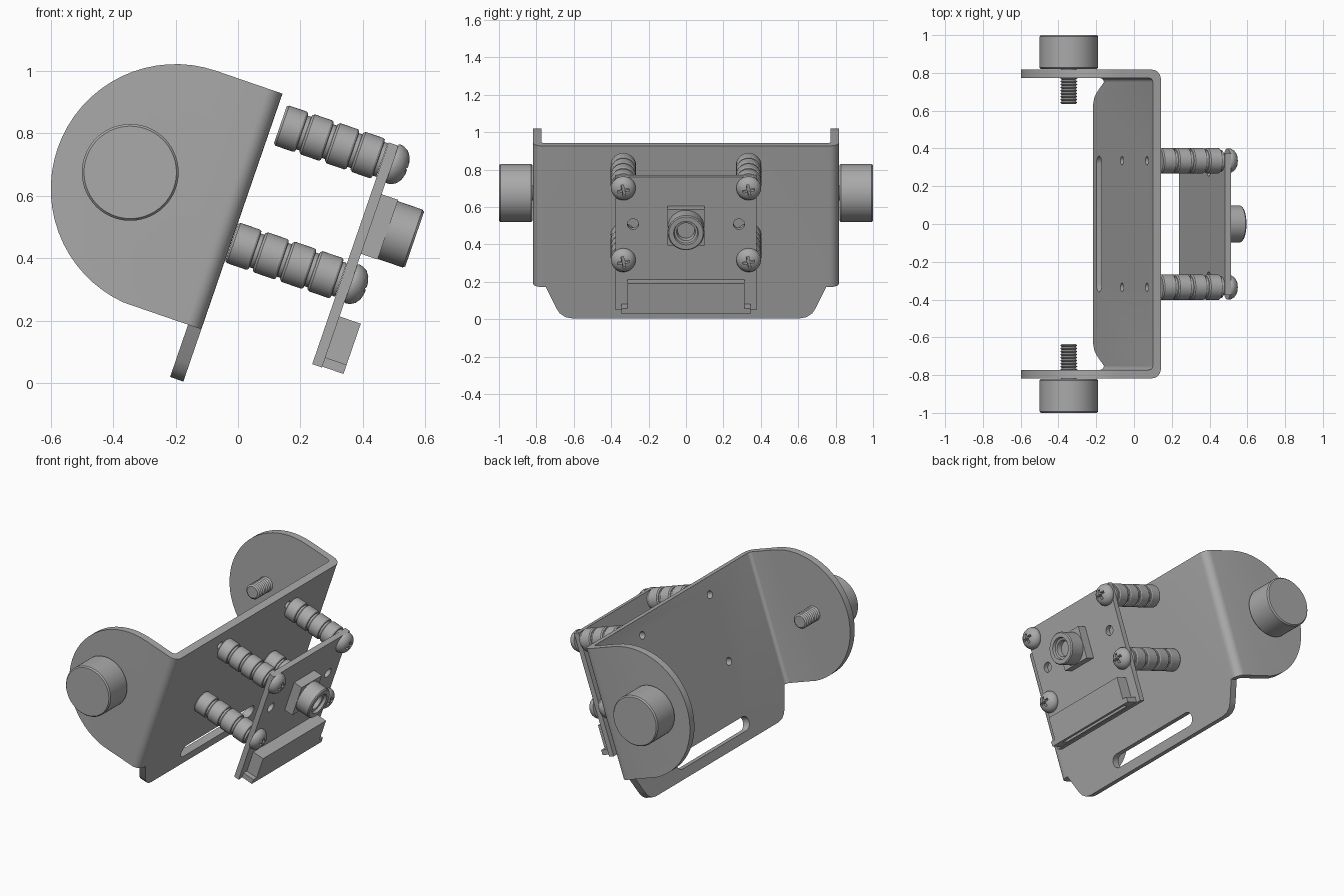
import bpy, bmesh
from math import sin, cos, pi, radians
from mathutils import Matrix, Vector

if "Cube" in bpy.data.objects:
    bpy.data.objects.remove(bpy.data.objects["Cube"])

grey = bpy.data.materials.new("plain grey")
grey.use_nodes = True
grey.diffuse_color = (0.4, 0.4, 0.4, 1)
grey.node_tree.nodes["Principled BSDF"].inputs["Base Color"].default_value = (0.4, 0.4, 0.4, 1)

# Everything is laid out upright, then leaned about y
LEAN = Matrix.Translation((-0.175, 0, 0.005)) @ Matrix.Rotation(radians(19), 4, 'Y')


def finish(name, bm):
    bmesh.ops.recalc_face_normals(bm, faces=bm.faces)
    bm.transform(LEAN)
    mesh = bpy.data.meshes.new(name)
    bm.to_mesh(mesh)
    bm.free()
    mesh.materials.append(grey)
    obj = bpy.data.objects.new(name, mesh)
    bpy.context.collection.objects.link(obj)
    return obj


def prism(name, outlines, axis, lo, hi):
    """Extrude closed 2D outlines along an axis."""
    place = {'x': lambda a, b, t: (t, a, b),
             'y': lambda a, b, t: (a, t, b),
             'z': lambda a, b, t: (a, b, t)}[axis]
    bm = bmesh.new()
    for pts in outlines:
        ends = [[bm.verts.new(place(a, b, t)) for a, b in pts] for t in (lo, hi)]
        for ring in ends:
            bm.faces.new(ring)
        for i in range(len(pts)):
            j = (i + 1) % len(pts)
            bm.faces.new((ends[0][i], ends[0][j], ends[1][j], ends[1][i]))
    return finish(name, bm)


def lathe(name, profile, origin, axis, sides=40):
    """Turn (radius, distance) points around an axis, closing both ends."""
    turn = Vector((0, 0, 1)).rotation_difference(Vector(axis)).to_matrix().to_4x4()
    bm = bmesh.new()
    rings = [[bm.verts.new((r * cos(2 * pi * i / sides), r * sin(2 * pi * i / sides), t))
              for i in range(sides)] for r, t in profile]
    bm.faces.new(rings[0])
    bm.faces.new(rings[-1])
    for low, high in zip(rings, rings[1:]):
        for i in range(sides):
            j = (i + 1) % sides
            bm.faces.new((low[i], low[j], high[j], high[i]))
    bm.transform(Matrix.Translation(origin) @ turn)
    return finish(name, bm)


def arc(cx, cy, r, start, end, steps):
    angles = [radians(start + (end - start) * i / steps) for i in range(steps + 1)]
    return [(cx + r * cos(a), cy + r * sin(a)) for a in angles]


def circle(cx, cy, r):
    return arc(cx, cy, r, 0, 345, 23)


def rect(a0, a1, b0, b1):
    return [(a0, b0), (a1, b0), (a1, b1), (a0, b1)]


def mirrored(half, flip):
    """Close a half outline with its mirror image."""
    return half + [flip(p) for p in reversed(half)]


def combine(obj, cutter, operation='DIFFERENCE'):
    mod = obj.modifiers.new("cut", 'BOOLEAN')
    mod.operation, mod.solver, mod.object = operation, 'EXACT', cutter
    bpy.context.view_layer.objects.active = obj
    bpy.ops.object.modifier_apply(modifier=mod.name)
    bpy.data.objects.remove(cutter)


ROWS, SIDE = (0.472, 0.878), 0.335       # fastener heights and half spacing
BACK, FACE = 0.372, 0.405                # circuit board thickness range

# Bent bracket: channel section trimmed by its side and face outlines
outer = [(-0.75, 0.817)] + arc(-0.05, 0.767, 0.05, 90, 0, 6)
inner = [(-0.75, 0.772)] + arc(-0.065, 0.752, 0.02, 90, 0, 4)
half = list(reversed(inner)) + outer
bracket = prism("bracket", [mirrored(half, lambda p: (p[0], -p[1]))], 'z', -0.05, 1.1)

side_outline = ([(0.1, -0.1), (0.1, 0.975)] + arc(-0.224, 0.575, 0.4, 90, 270, 32)
                + [(-0.224, 0.16), (-0.06, 0.16), (-0.06, -0.1)])
combine(bracket, prism("side_trim", [side_outline], 'y', -1, 1), 'INTERSECT')

face_half = [(0.9, 1.2), (0.9, 0.177), (0.75, 0.177), (0.695, 0.06),
             (0.675, 0.028), (0.645, 0.007), (0.61, 0)]
combine(bracket, prism("face_trim", [mirrored(face_half, lambda p: (-p[0], p[1]))],
                       'x', -1, 1), 'INTERSECT')

# Long slot and four fastener holes in the bracket
slot = arc(0.318, 0.1, 0.042, -90, 90, 10) + arc(-0.318, 0.1, 0.042, 90, 270, 10)
holes = [circle(y, z, 0.023) for y in (-SIDE, SIDE) for z in ROWS]
combine(bracket, prism("hole_cutter", [slot] + holes, 'x', -0.1, 0.1))

# Thumb screws on both flanges
thread = [(0.046 if i % 2 else 0.036, i * 0.008) for i in range(20)]
for label, s in (("left", 1), ("right", -1)):
    lathe(label + "_knob", [(0.147, 0), (0.155, 0.008), (0.155, 0.172), (0.148, 0.18)],
          (-0.379, s * 0.82, 0.578), (0, s, 0), 56)
    lathe(label + "_threaded_shaft", thread + [(0.04, 0.19)],
          (-0.379, s * 0.635, 0.578), (0, s, 0), 24)

# Circuit board
board = prism("circuit_board", [rect(-0.377, 0.377, 0.187, 0.938)], 'x', BACK, FACE)
combine(board, prism("board_hole_cutter", [circle(y, 0.672, 0.03) for y in (-0.283, 0.283)],
                     'x', 0.3, 0.5))

# Stacked spacers and cross-recess screws at each corner
for y in (-SIDE, SIDE):
    for z, start in zip(ROWS, (0.001, 0.026)):
        step = (BACK - start) / 4
        stack = []
        for i in range(4):
            t = i * step
            stack += [(0.062, t), (0.068, t + 0.007), (0.068, t + step - 0.02),
                      (0.064, t + step - 0.014), (0.057, t + step - 0.013),
                      (0.057, t + step - 0.001)]
        lathe("spacer_stack", stack, (start, y, z), (1, 0, 0))
        dome = [(0.064, 0), (0.066, 0.006), (0.064, 0.018), (0.055, 0.034),
                (0.04, 0.045), (0.02, 0.051), (0.006, 0.052)]
        screw = lathe("screw_head", dome, (FACE, y, z), (1, 0, 0))
        w, l = 0.007, 0.032
        arm = [(l, -w), (l, w), (w, w)]
        cross = []
        for k in range(4):
            a = k * pi / 2 + 0.2
            cross += [(y + p * cos(a) - q * sin(a), z + p * sin(a) + q * cos(a))
                      for p, q in arm]
        combine(screw, prism("recess_cutter", [cross], 'x', FACE + 0.022, 0.6))

# Camera housing and lens barrel
prism("camera_housing", [rect(-0.1, 0.1, 0.572, 0.774)], 'x', FACE, 0.461)
lathe("lens_barrel", [(0.098, 0), (0.098, 0.085), (0.092, 0.092), (0.066, 0.092),
                      (0.062, 0.075), (0.05, 0.072), (0.046, 0.04)],
      (0.46, 0, 0.672), (1, 0, 0), 48)

# Ribbon connector with side ears and a slot underneath
ears = [(0.312, 0.36), (0.312, 0.221), (0.345, 0.221), (0.345, 0.19)]
connector = prism("ribbon_connector", [mirrored(ears, lambda p: (-p[0], p[1]))],
                  'x', FACE, 0.477)
combine(connector, prism("connector_cutter", [rect(-0.28, 0.28, 0.1, 0.29)],
                         'x', 0.423, 0.452))

# Smooth curved surfaces, crisp edges
for obj in bpy.context.collection.objects:
    if obj.type == 'MESH' and grey.name in obj.data.materials:
        obj.data.shade_smooth()
        obj.data.set_sharp_from_angle(angle=radians(30))
